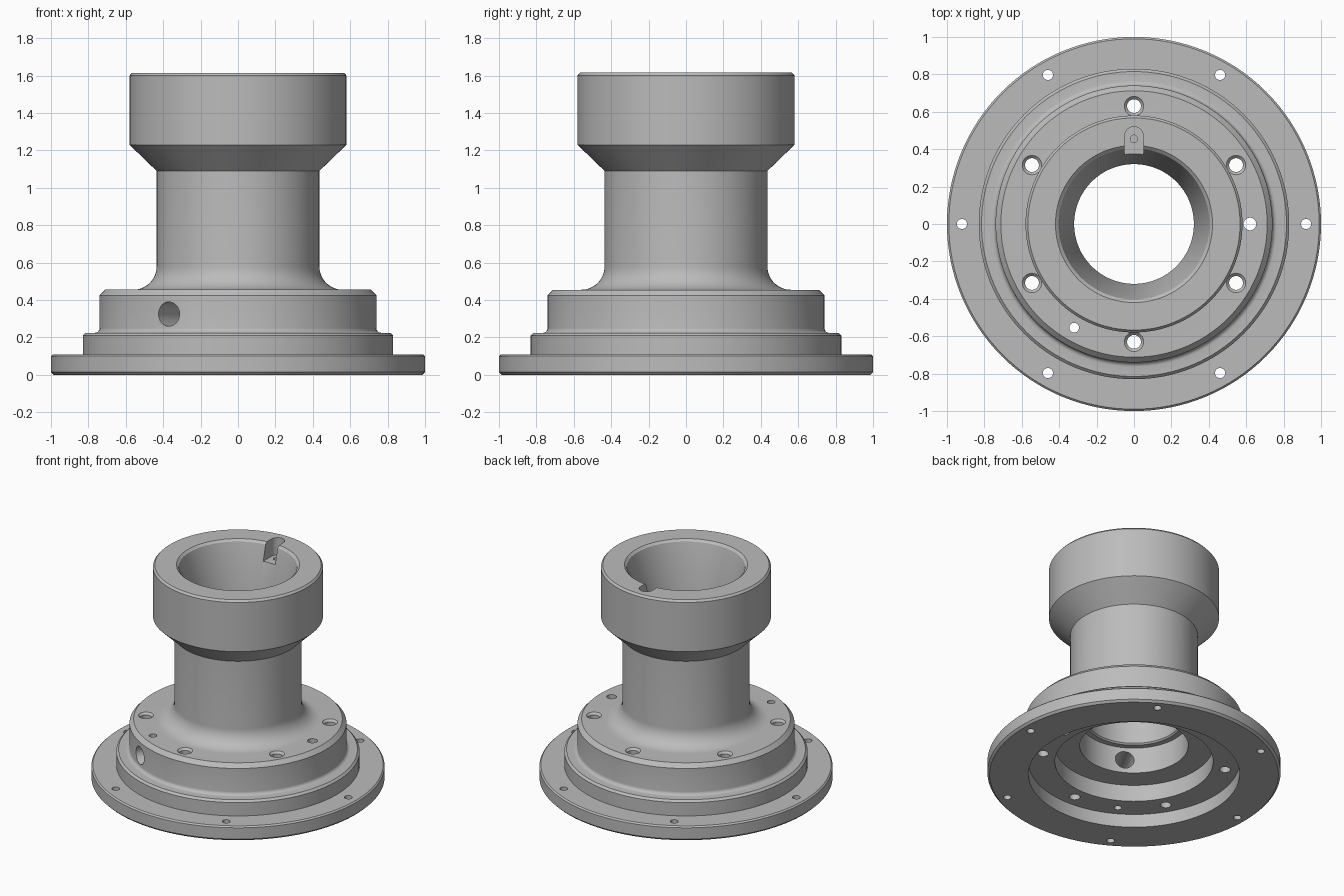
import bpy, bmesh
from math import cos, sin, pi, radians
from mathutils import Matrix, Vector

if "Cube" in bpy.data.objects:
    bpy.data.objects.remove(bpy.data.objects["Cube"])

# Single machined steel colour
steel = bpy.data.materials.new("grey_steel")
steel.use_nodes = True
steel.diffuse_color = (0.5, 0.5, 0.5, 1)
steel.node_tree.nodes["Principled BSDF"].inputs["Base Color"].default_value = (0.5, 0.5, 0.5, 1)


def finish(name, bm):
    bmesh.ops.remove_doubles(bm, verts=bm.verts, dist=1e-5)
    bmesh.ops.recalc_face_normals(bm, faces=bm.faces)
    mesh = bpy.data.meshes.new(name)
    bm.to_mesh(mesh)
    bm.free()
    mesh.materials.append(steel)
    obj = bpy.data.objects.new(name, mesh)
    bpy.context.collection.objects.link(obj)
    return obj


def lathe(name, profile, segments, matrix=Matrix()):
    """Revolve a closed (radius, height) loop about z, then place it."""
    bm = bmesh.new()
    verts = [bm.verts.new((r, 0, z)) for r, z in profile]
    edges = [bm.edges.new((a, b)) for a, b in zip(verts, verts[1:] + verts[:1])]
    bmesh.ops.spin(bm, geom=verts + edges, cent=(0, 0, 0), axis=(0, 0, 1),
                   angle=2 * pi, steps=segments, use_merge=True)
    bmesh.ops.dissolve_degenerate(bm, edges=bm.edges, dist=1e-6)
    bm.transform(matrix)
    return finish(name, bm)


def arc(cx, cz, radius, start, end, steps):
    angles = [radians(start + (end - start) * i / steps) for i in range(steps + 1)]
    return [(cx + radius * cos(a), cz + radius * sin(a)) for a in angles]


def polar(radius, degrees, z=0):
    a = radians(degrees)
    return Matrix.Translation((radius * cos(a), radius * sin(a), z))


def pin(name, radius, low, high, matrix):
    return lathe(name, [(0, low), (radius, low), (radius, high), (0, high)], 32, matrix)


# Stepped flange, filleted neck, flared head and stepped tapered bore
outside = [(0.985, 0), (1, 0.015), (1, 0.1), (0.99, 0.11), (0.83, 0.11),
           (0.83, 0.21), (0.815, 0.225)]
outside += arc(0.765, 0.25, 0.025, 270, 180, 5)
outside += [(0.74, 0.425), (0.712, 0.455)]
outside += arc(0.56, 0.58, 0.125, 270, 180, 12)
outside += [(0.435, 1.09), (0.58, 1.23), (0.58, 1.6), (0.567, 1.615)]
inside = [(0.42, 1.615), (0.403, 1.6), (0.32, 1.265), (0.32, 0.43), (0.33, 0.42),
          (0.37, 0.42), (0.37, 0.225), (0.54, 0.225), (0.54, 0.1),
          (0.72, 0.1), (0.72, 0)]
body = lathe("spindle_flange_body", outside + inside, 128)

cutters = []

# Outer flange holes and countersunk bolt holes
sink = [(0, 0.05), (0.037, 0.05), (0.037, 0.44), (0.052, 0.455), (0.052, 0.5), (0, 0.5)]
for i in range(6):
    cutters.append(pin("flange_hole_cutter", 0.027, -0.05, 0.2, polar(0.92, 60 * i)))
    cutters.append(lathe("bolt_hole_cutter", sink, 32, polar(0.63, 30 + 60 * i)))

# Locating hole, oil hole and the radial port that meets it
cutters.append(pin("locating_hole_cutter", 0.034, 0.05, 0.5, polar(0.62, 0)))
cutters.append(pin("oil_hole_cutter", 0.026, 0.05, 0.5, polar(0.64, 240)))
radial = Matrix.Rotation(radians(240), 4, "Z") @ Matrix.Rotation(pi / 2, 4, "Y")
cutters.append(pin("radial_port_cutter", 0.065, 0.34, 0.8,
                   Matrix.Translation((0, 0, 0.325)) @ radial))

# Round-ended key slot in the rim, with a blind screw hole in its floor
bm = bmesh.new()
outline = [(-0.05, 0.3), (0.05, 0.3)] + arc(0, 0.47, 0.05, 0, 180, 16)
face = bm.faces.new([bm.verts.new((x, y, 1.485)) for x, y in outline])
top = bmesh.ops.extrude_face_region(bm, geom=[face])["geom"]
bmesh.ops.translate(bm, vec=Vector((0, 0, 0.2)),
                    verts=[v for v in top if isinstance(v, bmesh.types.BMVert)])
cutters.append(finish("key_slot_cutter", bm))
cutters.append(pin("key_screw_cutter", 0.02, 1.41, 1.55, polar(0.455, 90)))

# Cut everything, bake the result and discard the helpers
for cutter in cutters:
    cutter.hide_render = True
    cut = body.modifiers.new(cutter.name, "BOOLEAN")
    cut.operation = "DIFFERENCE"
    cut.solver = "EXACT"
    cut.object = cutter
bpy.context.view_layer.update()
evaluated = body.evaluated_get(bpy.context.evaluated_depsgraph_get())
baked = bpy.data.meshes.new_from_object(evaluated)
body.modifiers.clear()
body.data = baked
for cutter in cutters:
    bpy.data.objects.remove(cutter)
baked.materials.clear()
baked.materials.append(steel)

# Smooth turned surfaces, crisp machined edges
for obj in bpy.context.selected_objects:
    obj.select_set(False)
body.select_set(True)
bpy.context.view_layer.objects.active = body
bpy.ops.object.shade_smooth_by_angle(angle=radians(25))
